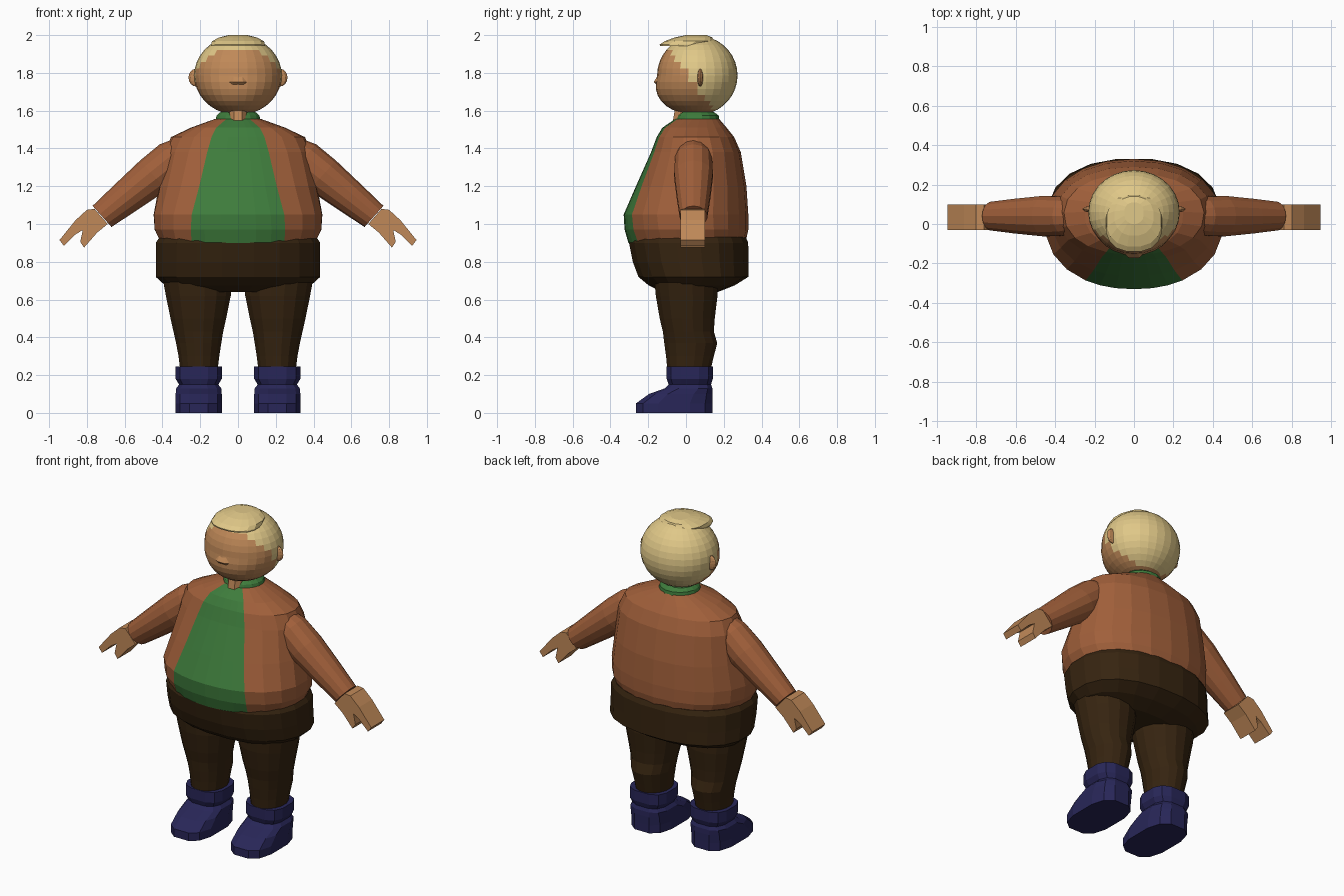
import bpy, bmesh, math
from mathutils import Vector

if "Cube" in bpy.data.objects:
    bpy.data.objects.remove(bpy.data.objects["Cube"])


def material(name, rgb):
    m = bpy.data.materials.new(name)
    lin = [((c / 255 + 0.055) / 1.055) ** 2.4 if c > 10 else c / 255 / 12.92 for c in rgb]
    m.diffuse_color = (*lin, 1)
    m.use_nodes = True
    m.node_tree.nodes["Principled BSDF"].inputs["Base Color"].default_value = m.diffuse_color
    return m


SKIN = material("skin", (192, 137, 88))
HAIR = material("blond_hair", (224, 200, 136))
JACKET = material("brown_jacket", (160, 95, 58))
SHIRT = material("green_shirt", (62, 124, 60))
TROUSERS = material("dark_brown_trousers", (54, 36, 16))
BOOTS = material("navy_boots", (40, 38, 88))


def finish(name, bm, mats, rule=None):
    """Turn a bmesh into an object, colouring faces with rule(centre)."""
    bmesh.ops.recalc_face_normals(bm, faces=bm.faces)
    if rule:
        for f in bm.faces:
            f.material_index = rule(f.calc_center_median())
    me = bpy.data.meshes.new(name)
    bm.to_mesh(me)
    bm.free()
    for m in mats:
        me.materials.append(m)
    ob = bpy.data.objects.new(name, me)
    bpy.context.collection.objects.link(ob)
    return ob


def loft(name, rings, mats, rule=None):
    """Skin a list of equal-length point rings and cap both ends."""
    bm = bmesh.new()
    vs = [[bm.verts.new(p) for p in r] for r in rings]
    n = len(vs[0])
    for a, b in zip(vs, vs[1:]):
        for i in range(n):
            j = (i + 1) % n
            bm.faces.new((a[i], a[j], b[j], b[i]))
    bm.faces.new(vs[0])
    bm.faces.new(vs[-1])
    return finish(name, bm, mats, rule)


def ring(z, yf, yb, hw, xc=0.0, n=16, p=1.0, start=None):
    """Horizontal oval from yf to yb; start = turn of the first corner from the front."""
    def pw(v):
        return math.copysign(abs(v) ** p, v)
    if start is None:
        angles = [2 * math.pi * (i + 0.5) / n for i in range(n)]
    else:  # front panel of 6 faces, the rest around the back
        angles = [-start + 2 * start * i / 6 for i in range(6)]
        angles += [start + (2 * math.pi - 2 * start) * i / (n - 6) for i in range(n - 6)]
    yc, ry = (yf + yb) / 2, (yb - yf) / 2
    return [(xc + hw * pw(math.sin(a)), yc - ry * pw(math.cos(a)), z) for a in angles]


# Torso: jacket with green shirt panel (z, front, back, half width, panel half width)
TORSO = [(0.90, -.305, .315, .41, .245), (0.97, -.325, .33, .445, .25),
         (1.05, -.33, .33, .45, .245), (1.20, -.265, .32, .42, .205),
         (1.38, -.185, .29, .39, .163), (1.46, -.155, .255, .355, .14),
         (1.51, -.125, .215, .25, .115), (1.557, -.055, .175, .12, .06)]
P = 0.92
torso = loft("torso", [ring(z, f, b, w, n=24, p=P, start=math.asin((g / w) ** (1 / P)))
                       for z, f, b, w, g in TORSO], [JACKET, SHIRT])
for i, face in enumerate(torso.data.polygons):
    face.material_index = int(i < 24 * (len(TORSO) - 1) and i % 24 < 6)

# Hips of the trousers
HIPS = [(0.93, -.295, .32, .42), (0.90, -.305, .333, .44), (0.80, -.285, .333, .44),
        (0.72, -.255, .333, .44), (0.675, -.20, .26, .39), (0.64, -.13, .17, .28)]
loft("hips", [ring(z, f, b, w, n=20, p=.88) for z, f, b, w in HIPS], [TROUSERS])

# Collar and neck
loft("collar", [ring(1.54, -.06, .18, .125), ring(1.575, -.05, .175, .115),
                ring(1.592, -.03, .15, .095)], [SHIRT])
loft("neck", [ring(1.53, -.075, .12, .05, n=10, p=.7), ring(1.62, -.06, .12, .05, n=10, p=.7)], [SKIN])

# Head: faceted ball, chin pushed forward, hair chosen by a slanted line
bm = bmesh.new()
bmesh.ops.create_uvsphere(bm, u_segments=28, v_segments=18, radius=1)
for v in bm.verts:
    x, y, z = v.co
    chin = 0.03 * max(0, -y) * max(0, -z) * 2
    v.co = (x * .232, .06 + y * .213 - chin, 1.787 + z * .21)
finish("head", bm, [SKIN, HAIR],
       lambda c: int(c.z > 1.945 or (c.z > 1.595 and c.y > -.10 + (1.93 - c.z) * .75)))

# Fringe of hair jutting over the forehead
loft("fringe", [ring(z, f, b, w, n=16, p=.85) for z, f, b, w in
                [(1.942, -.14, .12, .145), (1.95, -.142, .13, .145), (1.968, -.115, .15, .14),
                 (1.988, -.06, .14, .10), (2.0, .0, .11, .05)]], [HAIR])

# Nose and mouth
loft("nose", [ring(z, f, -.10, w, n=8, p=.6) for z, f, w in
              [(1.785, -.15, .04), (1.752, -.173, .046), (1.737, -.158, .046)]], [SKIN])
loft("mouth", [ring(z, f, -.09, w, n=8, p=.6) for z, f, w in
               [(1.735, -.154, .06), (1.712, -.156, .06), (1.70, -.146, .055)]], [SKIN])

HAND = [(.69, 1.0), (.76, 1.08), (.80, 1.075), (.86, 1.02), (.945, .915), (.922, .885),
        (.86, .945), (.822, .968), (.835, .905), (.815, .875), (.745, .955)]
LEG = [(0.70, .215, .185, -.17, .17), (0.62, .21, .175, -.163, .17), (0.50, .21, .15, -.142, .155),
       (0.43, .21, .134, -.125, .15), (0.37, .208, .122, -.118, .168), (0.30, .207, .11, -.108, .15),
       (0.22, .207, .10, -.10, .13)]
BOOT = [(0.0, -.27, .145, .125), (0.05, -.27, .145, .125), (0.10, -.20, .145, .125),
        (0.13, -.115, .143, .122), (0.15, -.095, .135, .106), (0.18, -.105, .145, .125),
        (0.245, -.105, .145, .125)]

for side, s in (("left", 1), ("right", -1)):
    # Ear
    bm = bmesh.new()
    bmesh.ops.create_uvsphere(bm, u_segments=8, v_segments=8, radius=1)
    for v in bm.verts:
        v.co = (s * (.222 + v.co.x * .04), .075 + v.co.y * .016, 1.775 + v.co.z * .047)
    finish(side + "_ear", bm, [SKIN])

    # Sleeve: tapered tube along a slanted axis
    a, b = Vector((.30, .04, 1.375)), Vector((.72, .04, 1.04))
    up = Vector((.667, 0, .745))
    rings = []
    for t, r, ry in ((0, .09, .09), (.1, .108, .10), (.35, .106, .105), (.7, .09, .09), (1, .075, .074)):
        pts = []
        for i in range(14):
            q = 2 * math.pi * i / 14
            p = a.lerp(b, t) + up * r * math.cos(q) + Vector((0, ry * math.sin(q), 0))
            pts.append((s * p.x, p.y, p.z))
        rings.append(pts)
    loft(side + "_sleeve", rings, [JACKET])

    # Hand: mitten with a thumb
    loft(side + "_hand", [[(s * x, y, z) for x, z in HAND] for y in (-.03, .10)], [SKIN])

    # Trouser leg and boot
    loft(side + "_leg", [ring(z, f, k, w, xc=s * c, n=16) for z, c, w, f, k in LEG], [TROUSERS])
    loft(side + "_boot", [ring(z, f, k, w, xc=s * .208, n=12, p=.68) for z, f, k, w in BOOT], [BOOTS])
